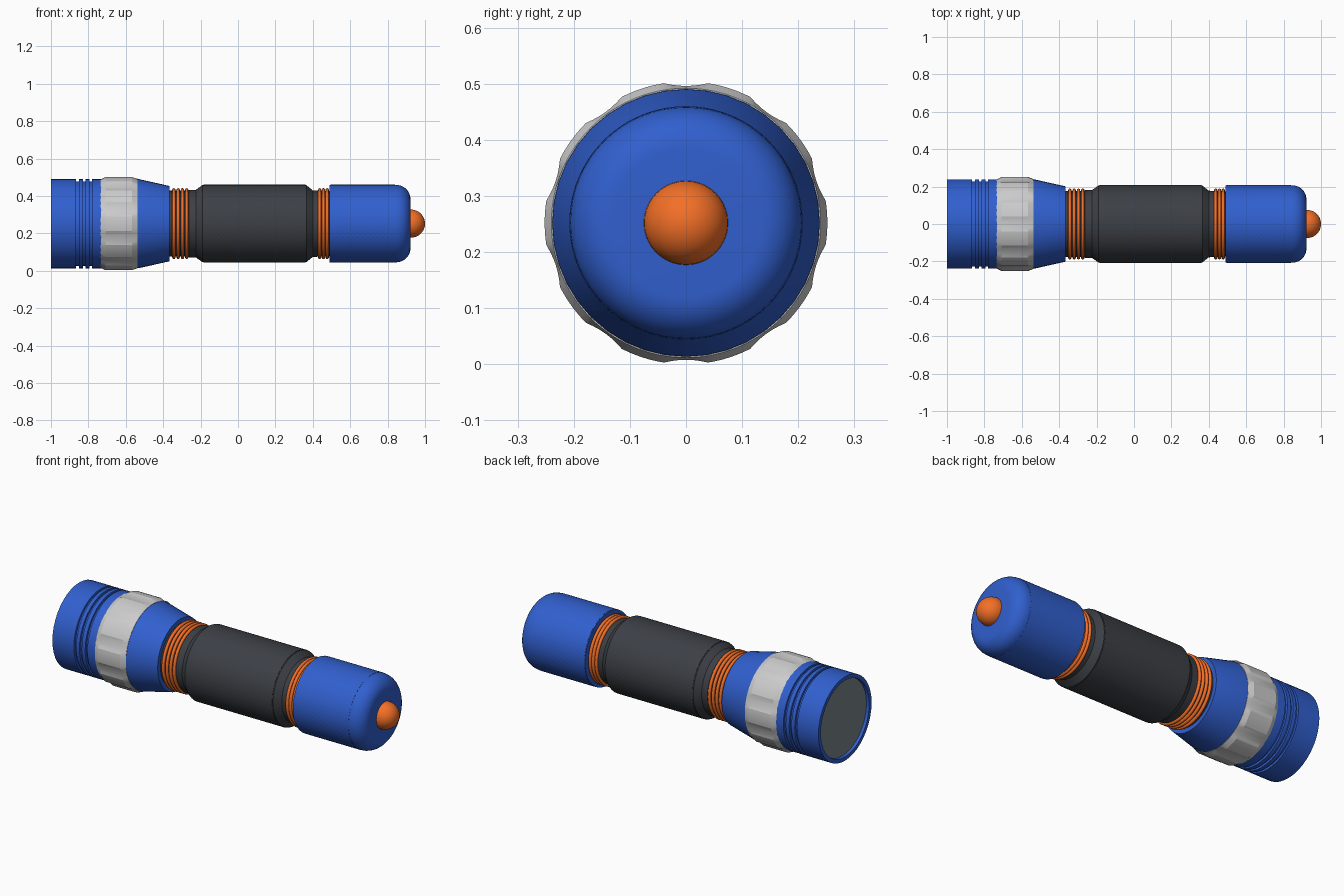
import bpy, bmesh
from math import sin, cos, pi, radians

if "Cube" in bpy.data.objects:
    bpy.data.objects.remove(bpy.data.objects["Cube"])

CZ = 0.252  # height of the torch axis


def material(name, rgb):
    m = bpy.data.materials.new(name)
    m.diffuse_color = (*rgb, 1)
    m.use_nodes = True
    m.node_tree.nodes["Principled BSDF"].inputs["Base Color"].default_value = m.diffuse_color
    return m


BLUE = material("blue", (0.03, 0.115, 0.62))
ORANGE = material("orange", (0.9, 0.16, 0.02))
DARK = material("charcoal", (0.045, 0.05, 0.06))
GLASS = material("lens_grey", (0.19, 0.23, 0.25))


def finish(bm, name, mat, angle=30):
    me = bpy.data.meshes.new(name)
    bm.to_mesh(me)
    bm.free()
    ob = bpy.data.objects.new(name, me)
    bpy.context.collection.objects.link(ob)
    ob.location.z = CZ
    if mat:
        me.materials.append(mat)
    if angle:
        bpy.ops.object.select_all(action='DESELECT')
        ob.select_set(True)
        bpy.context.view_layer.objects.active = ob
        bpy.ops.object.shade_smooth_by_angle(angle=radians(angle))
    return ob


def lathe(name, profile, mat, n=48, limit=None, closed=False, angle=30):
    """Revolve (x, radius) points about the x axis; limit caps the radius by angle."""
    bm = bmesh.new()
    rings = []
    for x, r in profile:
        ring = []
        for i in range(n):
            a = 2 * pi * i / n
            q = min(r, limit(a)) if limit else r
            ring.append(bm.verts.new((x, q * sin(a), q * cos(a))))
        rings.append(ring)
    pairs = list(zip(rings, rings[1:]))
    if closed:
        pairs.append((rings[-1], rings[0]))
    for p, q in pairs:
        for i in range(n):
            j = (i + 1) % n
            bm.faces.new((p[i], q[i], q[j], p[j]))
    bmesh.ops.remove_doubles(bm, verts=bm.verts, dist=1e-6)
    bmesh.ops.recalc_face_normals(bm, faces=bm.faces)
    return finish(bm, name, mat, angle)


def knurl(name, x0, x1, r, mat, n=48, rows=40, height=0.007):
    """Sleeve of raised diamonds separated by crossing grooves."""
    bm = bmesh.new()
    base, grid = r - height, {}
    for k in range(rows + 1):
        for c in range(k % 2, 2 * n, 2):
            a = pi * c / n
            grid[k, c] = bm.verts.new((x0 + (x1 - x0) * k / rows, base * sin(a), base * cos(a)))
    for k in range(rows + 1):
        for c in range((k + 1) % 2, 2 * n, 2):
            keys = [(k - 1, c), (k, (c - 1) % (2 * n)), (k + 1, c), (k, (c + 1) % (2 * n))]
            bm.faces.new([grid[q] for q in keys if q in grid])
    tops = list(bm.faces)
    bmesh.ops.inset_individual(bm, faces=tops, thickness=0.0045)
    for v in {v for f in tops for v in f.verts}:
        v.co.y *= r / base
        v.co.z *= r / base
    finish(bm, name, mat, 0)


def arc(cx, cr, rx, rr, steps):
    return [(cx + rx * sin(pi / 2 * i / steps), cr + rr * cos(pi / 2 * i / steps))
            for i in range(steps + 1)]


# Head: recessed bezel, three grooves, taper to the neck
head = [(-0.975, 0), (-0.975, 0.215), (-1.0, 0.217), (-1.0, 0.239)]
for g in (-0.858, -0.823, -0.787):
    head += [(g - 0.007, 0.239), (g - 0.007, 0.226), (g + 0.007, 0.226), (g + 0.007, 0.239)]
head += [(-0.55, 0.239), (-0.53, 0.238), (-0.365, 0.201), (-0.365, 0)]
lathe("head", head, BLUE, 40)
lathe("lens", [(-0.984, 0), (-0.984, 0.2155), (-0.97, 0.2155), (-0.97, 0)], GLASS)


# Fluted focus ring
def flute(a):
    step = 2 * pi / 10
    d = abs((a + step / 2) % step - step / 2) / radians(9)
    return 0.244 + 0.008 * d * d


lathe("focus_ring", [(-0.735, 0.22), (-0.735, 0.238), (-0.708, 0.252), (-0.567, 0.252),
                     (-0.538, 0.24), (-0.538, 0.22)], None, 120, flute, True, 16)

# Grip body with chamfered shoulders and knurled sleeve
lathe("body", [(-0.37, 0), (-0.37, 0.176), (-0.265, 0.176), (-0.262, 0.181), (-0.225, 0.181),
               (-0.19, 0.206), (-0.182, 0.206), (-0.182, 0.198), (0.357, 0.198),
               (0.357, 0.206), (0.365, 0.206), (0.4, 0.178), (0.5, 0.174), (0.5, 0)], DARK, 64)
knurl("grip_knurl", -0.185, 0.36, 0.208, DARK, 48, 40)

# Sealing rings at both necks
for i, x in enumerate((-0.343, -0.32, -0.297, -0.274, 0.437, 0.457, 0.477)):
    tube = [(x + 0.009 * cos(pi * k / 4), 0.181 + 0.009 * sin(pi * k / 4)) for k in range(8)]
    lathe(f"seal_ring_{i + 1}", tube, ORANGE, 48, closed=True, angle=60)

# Tail cap, its knurling and the push button
lathe("tail_cap", [(0.49, 0), (0.49, 0.207), (0.497, 0.207), (0.497, 0.198), (0.836, 0.198),
                   (0.836, 0.207)] + arc(0.845, 0.132, 0.077, 0.075, 8) + [(0.922, 0)], BLUE, 64)
knurl("tail_knurl", 0.494, 0.84, 0.208, BLUE, 48, 26)
lathe("push_button", [(0.91, 0), (0.91, 0.075)] + arc(0.925, 0, 0.075, 0.075, 10), ORANGE, 40)
